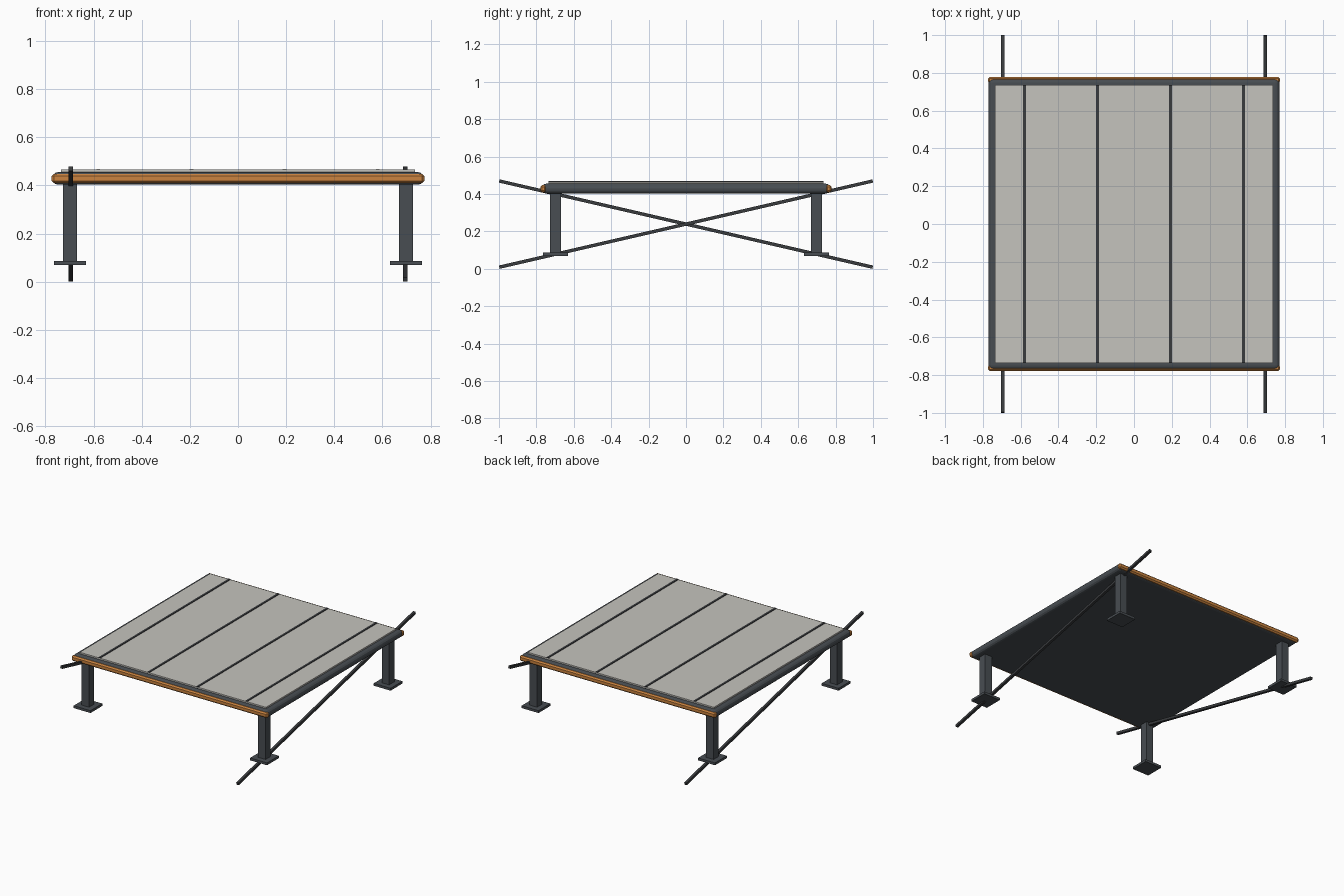
import bpy, math

if "Cube" in bpy.data.objects:
    bpy.data.objects.remove(bpy.data.objects["Cube"])


def material(name, rgb):
    m = bpy.data.materials.new(name)
    m.diffuse_color = (*rgb, 1)
    m.use_nodes = True
    m.node_tree.nodes["Principled BSDF"].inputs["Base Color"].default_value = m.diffuse_color
    return m


STEEL = material("dark steel", (0.065, 0.075, 0.085))
DARK = material("charcoal", (0.04, 0.043, 0.047))
ORANGE = material("orange", (0.60, 0.23, 0.05))
PANEL = material("pale grey", (0.56, 0.55, 0.51))


def box(name, size, loc, mat, bevel=0, segments=1, tilt=0):
    bpy.ops.mesh.primitive_cube_add(size=1, location=loc)
    ob = bpy.context.object
    ob.name = name
    ob.scale = size
    bpy.ops.object.transform_apply(location=False, rotation=False, scale=True)
    ob.rotation_euler.x = tilt
    ob.data.materials.append(mat)
    if bevel:
        mod = ob.modifiers.new("edge", "BEVEL")
        mod.width = bevel
        mod.segments = segments
    return ob


# Deck slab with rounded rim
box("deck", (1.54, 1.54, 0.052), (0, 0, 0.429), STEEL, 0.022, 3)

# Roof sheet and raised seams
box("roof_sheet", (1.47, 1.47, 0.014), (0, 0, 0.458), PANEL)
for x in (-0.58, -0.193, 0.193, 0.58):
    box("seam", (0.015, 1.47, 0.016), (x, 0, 0.461), DARK)

# Edge trims on the front and back
for s in (-1, 1):
    box("edge_trim", (1.548, 0.03, 0.038), (0, s * 0.763, 0.428), ORANGE, 0.009)

# Legs with foot plates
for sx in (-1, 1):
    for sy in (-1, 1):
        x, y = sx * 0.697, sy * 0.697
        box("leg", (0.058, 0.058, 0.33), (x, y, 0.245), STEEL)
        box("foot_plate", (0.133, 0.133, 0.017), (x, y, 0.078), STEEL)

# Diagonal braces, one per side, leaning opposite ways
for s in (-1, 1):
    box("brace", (0.018, 2.049, 0.018), (s * 0.695, 0, 0.239), DARK,
        tilt=s * math.radians(13))
